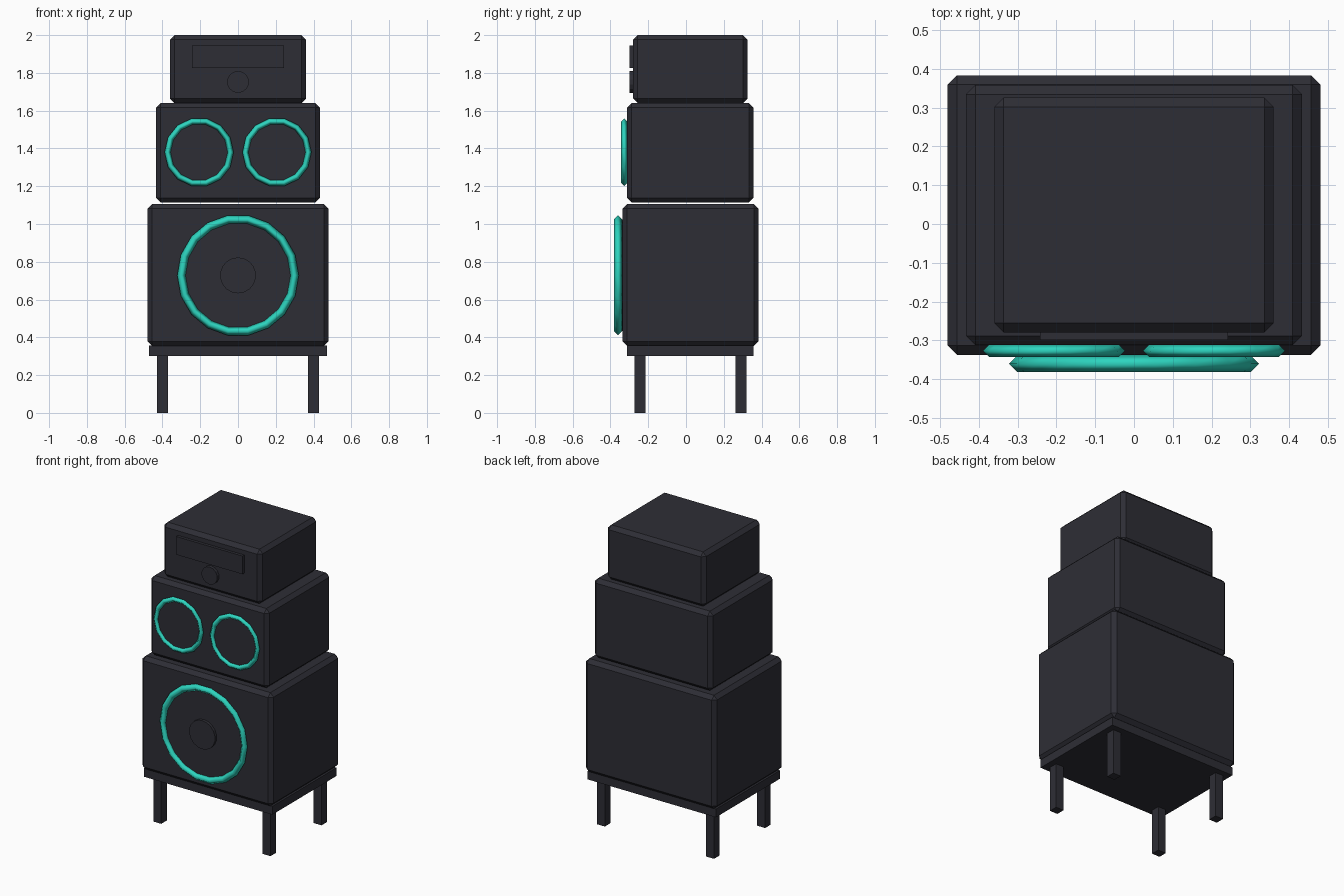
import bpy
import math

cube = bpy.data.objects.get("Cube")
if cube:
    bpy.data.objects.remove(cube, do_unlink=True)


def make_material(name, color):
    mat = bpy.data.materials.new(name)
    mat.use_nodes = True
    mat.diffuse_color = color
    mat.node_tree.nodes["Principled BSDF"].inputs["Base Color"].default_value = color
    return mat


charcoal = make_material("charcoal", (0.027, 0.027, 0.036, 1))
teal = make_material("teal", (0.026, 0.66, 0.52, 1))

MID_Y = 0.023  # common depth centre of the stack


def finish(name, mat, smooth=False):
    obj = bpy.context.object
    obj.name = name
    obj.data.materials.append(mat)
    if smooth:
        bpy.ops.object.shade_smooth()
    return obj


def box(name, size, center, chamfer=0):
    bpy.ops.mesh.primitive_cube_add(size=1, location=center)
    obj = finish(name, charcoal)
    obj.scale = size
    bpy.ops.object.transform_apply(location=False, rotation=False, scale=True)
    if chamfer:
        mod = obj.modifiers.new("chamfer", "BEVEL")
        mod.width = chamfer
        mod.segments = 1
    return obj


def disc(name, radius, x, z, back, front, sides):
    bpy.ops.mesh.primitive_cylinder_add(
        vertices=sides, radius=radius, depth=back - front,
        location=(x, (back + front) / 2, z), rotation=(math.pi / 2, 0, 0))
    return finish(name, charcoal)


def ring(name, radius, tube, x, y, z, sides):
    bpy.ops.mesh.primitive_torus_add(
        major_radius=radius, minor_radius=tube, major_segments=sides,
        minor_segments=4, location=(x, y, z), rotation=(math.pi / 2, 0, 0))
    return finish(name, teal, smooth=True)


# Stand: plate and four square legs
box("stand_plate", (0.94, 0.67, 0.055), (0, MID_Y, 0.328))
for x_name, sx in (("left", 1), ("right", -1)):
    for y_name, sy in (("front", -1), ("back", 1)):
        box(f"leg_{y_name}_{x_name}", (0.058, 0.058, 0.3),
            (sx * 0.4, MID_Y + sy * 0.267, 0.15))

# Three stacked cabinets
box("bass_cabinet", (0.96, 0.72, 0.75), (0, MID_Y, 0.73), 0.024)
box("mid_cabinet", (0.866, 0.67, 0.525), (0, MID_Y, 1.377), 0.024)
box("amplifier_case", (0.72, 0.605, 0.36), (0, MID_Y, 1.82), 0.024)

# Bass speaker: ring, cone and dust cap
ring("bass_ring", 0.3, 0.022, 0, -0.36, 0.728, 18)
disc("bass_cone", 0.295, 0, 0.728, -0.33, -0.358, 18)
disc("bass_cap", 0.095, 0, 0.728, -0.33, -0.376, 18)

# Pair of mid speakers
for side, sx in (("left", 1), ("right", -1)):
    ring(f"mid_ring_{side}", 0.167, 0.016, sx * 0.206, -0.327, 1.38, 14)
    disc(f"mid_cone_{side}", 0.163, sx * 0.206, 1.38, -0.305, -0.326, 14)

# Amplifier front: display panel and knob
box("display_panel", (0.485, 0.03, 0.12), (0, -0.284, 1.886))
disc("volume_knob", 0.058, 0, 1.752, -0.27, -0.299, 14)
